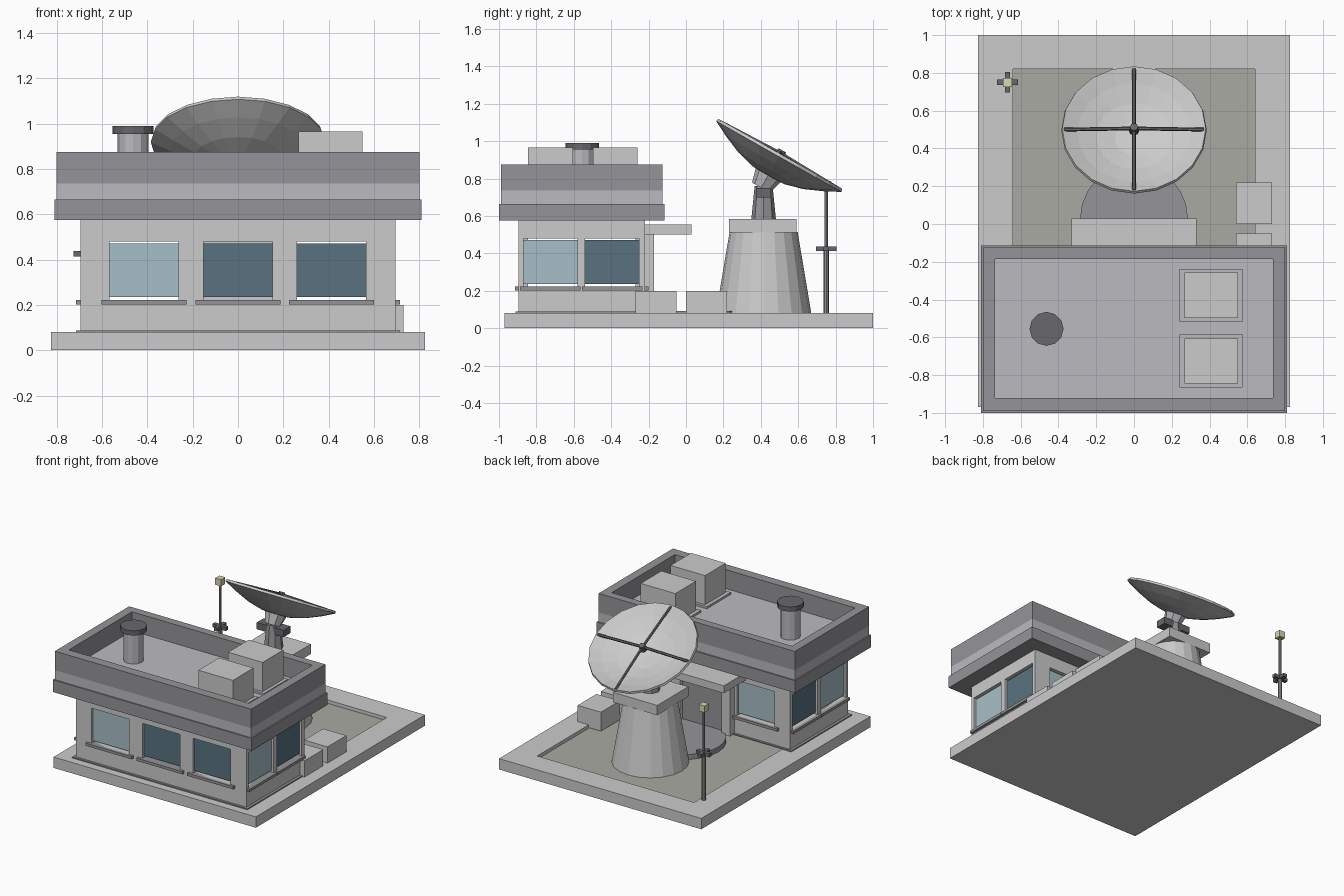
import bpy, bmesh, math
from mathutils import Matrix, Vector

if "Cube" in bpy.data.objects:
    bpy.data.objects.remove(bpy.data.objects["Cube"])


def mat(name, r, g, b):
    m = bpy.data.materials.new(name)
    m.diffuse_color = (r, g, b, 1)
    m.use_nodes = True
    m.node_tree.nodes["Principled BSDF"].inputs["Base Color"].default_value = m.diffuse_color
    return m


DARK = mat("dark_grey", 0.30, 0.30, 0.32)
BLACK = mat("charcoal", 0.14, 0.14, 0.15)
MID = mat("roof_grey", 0.50, 0.50, 0.53)
GRAVEL = mat("gravel", 0.40, 0.40, 0.36)
LIGHT_GLASS = mat("light_glass", 0.38, 0.52, 0.57)
DARK_GLASS = mat("dark_glass", 0.10, 0.17, 0.22)
LAMP = mat("lamp_yellow", 0.72, 0.68, 0.45)


def finish(bm, name, m=None, matrix=None):
    me = bpy.data.meshes.new(name)
    bmesh.ops.recalc_face_normals(bm, faces=bm.faces)
    bm.to_mesh(me)
    bm.free()
    ob = bpy.data.objects.new(name, me)
    bpy.context.collection.objects.link(ob)
    if matrix:
        ob.matrix_world = matrix
    if m:
        me.materials.append(m)
    return ob


def add_box(bm, x0, x1, y0, y1, z0, z1):
    mx = (Matrix.Translation(((x0 + x1) / 2, (y0 + y1) / 2, (z0 + z1) / 2))
          @ Matrix.Diagonal((x1 - x0, y1 - y0, z1 - z0, 1)))
    bmesh.ops.create_cube(bm, size=1, matrix=mx)


def box(name, x, y, z, m=None):
    bm = bmesh.new()
    add_box(bm, *x, *y, *z)
    return finish(bm, name, m)


def lathe(name, prof, n, matrix, m=None):
    """Solid of revolution; profile runs from axis to axis."""
    bm = bmesh.new()
    vs = [bm.verts.new((r, 0, z)) for r, z in prof]
    es = [bm.edges.new(p) for p in zip(vs, vs[1:])]
    bmesh.ops.spin(bm, geom=vs + es, cent=(0, 0, 0), axis=(0, 0, 1),
                   angle=2 * math.pi, steps=n)
    bmesh.ops.remove_doubles(bm, verts=bm.verts, dist=1e-5)
    return finish(bm, name, m, matrix)


def frustum(name, r0, r1, z0, z1, n, matrix, m=None):
    return lathe(name, [(0, z0), (r0, z0), (r1, z1), (0, z1)], n, matrix, m)


def rod(name, a, b, r, m, n=6):
    a, b = Vector(a), Vector(b)
    q = (b - a).to_track_quat('Z', 'Y').to_matrix().to_4x4()
    return frustum(name, r, r, 0, (b - a).length, n, Matrix.Translation(a) @ q, m)


def cut(target, boxes):
    for i, b in enumerate(boxes):
        c = box(target.name + "_cutter_%d" % i, *b)
        c.hide_render = True
        c.hide_set(True)
        md = target.modifiers.new("cut", 'BOOLEAN')
        md.operation, md.solver, md.object = 'DIFFERENCE', 'EXACT', c
    bpy.context.view_layer.update()
    dg = bpy.context.evaluated_depsgraph_get()
    me = bpy.data.meshes.new_from_object(target.evaluated_get(dg))
    target.modifiers.clear()
    target.data = me
    for o in [o for o in bpy.data.objects if "_cutter_" in o.name]:
        bpy.data.objects.remove(o)


# Ground slab with sunken gravel yard
slab = box("ground_slab", (-.825, .825), (-.97, 1), (0, .08))
cut(slab, [((-.64, .64), (-.3, .82), (.05, .2))])
box("gravel_yard", (-.64, .64), (-.3, .82), (.045, .055), GRAVEL)

# Hollow building walls with window openings
Z_OPEN, Z_GLASS = (.222, .48), (.235, .472)
walls = box("walls", (-.695, .695), (-.895, -.22), (.08, .58))
cuts = [((-.645, .645), (-.845, -.27), (.09, .57))]
front_x = [-.415, 0, .413]
side_y = [-.725, -.395]
for cx in front_x:
    cuts.append(((cx - .152, cx + .152), (-.95, -.8), Z_OPEN))
for cx in (-.415, .413):
    cuts.append(((cx - .152, cx + .152), (-.3, -.1), Z_OPEN))
for cy in side_y:
    for s in (-1, 1):
        cuts.append((tuple(sorted((s * .6, s * .8))), (cy - .145, cy + .145), Z_OPEN))
cut(walls, cuts)
box("wall_foot_trim", (-.715, .715), (-.912, -.205), (.08, .088), DARK)

# Glass panes and sills
for i, cx in enumerate(front_x):
    box("front_glass_%d" % i, (cx - .152, cx + .152), (-.878, -.868), Z_GLASS,
        DARK_GLASS if i else LIGHT_GLASS)
    box("front_sill_%d" % i, (cx - .188, cx + .188), (-.915, -.86), (.202, .222), DARK)
for i, cx in enumerate((-.415, .413)):
    box("back_glass_%d" % i, (cx - .152, cx + .152), (-.247, -.237), Z_GLASS, LIGHT_GLASS)
    box("back_sill_%d" % i, (cx - .188, cx + .188), (-.255, -.2), (.202, .222), DARK)
for s in (-1, 1):
    for i, cy in enumerate(side_y):
        box("side_glass", tuple(sorted((s * .668, s * .678))), (cy - .145, cy + .145),
            Z_GLASS, DARK_GLASS if i else LIGHT_GLASS)
        box("side_sill", tuple(sorted((s * .66, s * .715))), (cy - .162, cy + .162),
            (.202, .222), DARK)

# Roof: fascia, deck and open parapet
box("roof_fascia", (-.81, .81), (-1, -.115), (.575, .665), DARK)
box("roof_deck", (-.8, .8), (-.99, -.125), (.665, .735), MID)
parapet = box("parapet", (-.8, .8), (-.99, -.125), (.735, .875), DARK)
cut(parapet, [((-.735, .735), (-.92, -.185), (.6, 1))])

# Rooftop units and vent
for cy in (-.725, -.378):
    box("roof_unit_pad", (.24, .575), (cy - .14, cy + .14), (.735, .75), MID)
    box("roof_unit", (.268, .55), (cy - .12, cy + .12), (.75, .965))
vent = Matrix.Translation((-.463, -.555, 0))
frustum("roof_vent", .068, .068, .735, .96, 12, vent, MID)
frustum("roof_vent_cap", .09, .09, .955, .99, 12, vent, BLACK)

# Rear entrance: jambs, door, canopy, round step
for s in (-1, 1):
    box("door_jamb", tuple(sorted((s * .17, s * .24))), (-.23, -.17), (.08, .5))
box("door", (-.17, .17), (-.23, -.2), (.08, .5), DARK)
box("canopy", (-.33, .33), (-.23, .03), (.5, .555))
frustum("round_step", .285, .285, .05, .092, 24, Matrix.Translation((0, .03, 0)), DARK)

# Equipment boxes beside the yard
for y in ((-.27, -.05), (0, .22)):
    box("equipment_box", (.54, .73), y, (.06, .2))

# Dish pedestal and mount
ped = Matrix.Translation((0, .415, 0))
frustum("pedestal", .26, .182, .05, .515, 20, ped)
box("pedestal_cap", (-.18, .18), (.23, .592), (.512, .585))
frustum("mount_neck", .066, .048, .58, .76, 8, ped, DARK)
box("mount_yoke", (-.11, .11), (.375, .455), (.7, .75), BLACK)
tilt = Matrix.Translation((0, .5, .925)) @ Matrix.Rotation(math.radians(-29.5), 4, 'X')
frustum("mount_collar", .055, .08, -.2, -.11, 8, tilt, MID)

# Dish shell with feed and cross struts
lathe("dish", [(0, -.13), (.1, -.122), (.2, -.095), (.3, -.052), (.385, -.008),
               (.38, .008), (.3, -.032), (.2, -.072), (.1, -.098), (0, -.106)], 20, tilt)
for k in range(4):
    a = k * math.pi / 2
    rod("dish_strut_%d" % k, tilt @ Vector((.37 * math.cos(a), .37 * math.sin(a), 0)),
        tilt @ Vector((0, 0, .012)), .01, BLACK)
frustum("dish_feed", .028, .022, -.015, .03, 8, tilt, BLACK)

# Lamp mast with cross arms
mx, my = -.67, .75
rod("mast_lower", (mx, my, .075), (mx, my, .43), .014, DARK, 8)
rod("mast_upper", (mx, my, .42), (mx, my, .745), .009, DARK, 8)
box("mast_arm_x", (mx - .055, mx + .055), (my - .014, my + .014), (.413, .438), BLACK)
box("mast_arm_y", (mx - .014, mx + .014), (my - .055, my + .055), (.413, .438), BLACK)
box("mast_lamp", (mx - .024, mx + .024), (my - .024, my + .024), (.738, .787), LAMP)
